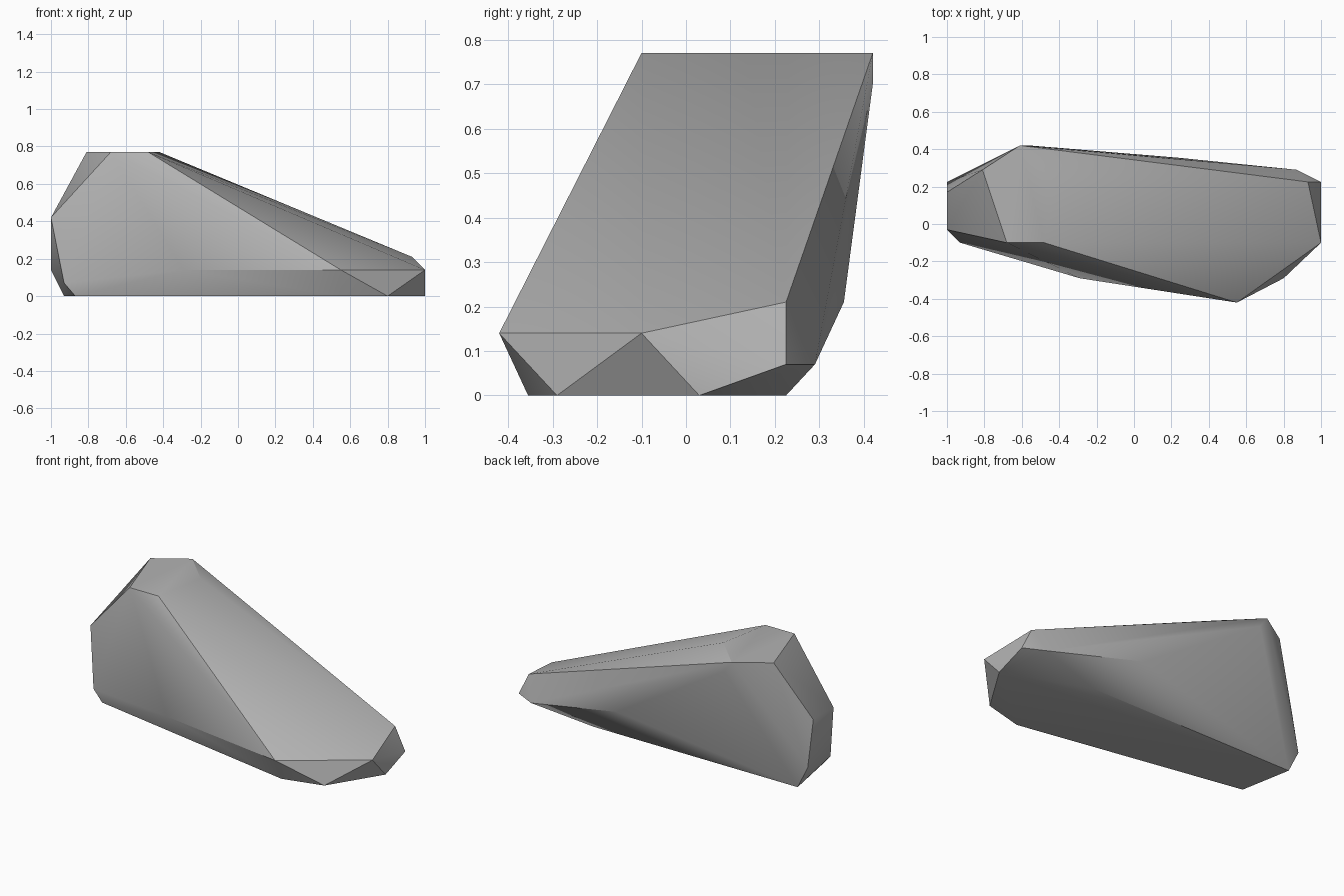
import bpy
import bmesh
import math

default_cube = bpy.data.objects.get("Cube")
if default_cube:
    bpy.data.objects.remove(default_cube, do_unlink=True)


def make_material(name, colour):
    material = bpy.data.materials.new(name)
    material.use_nodes = True
    material.diffuse_color = colour
    material.node_tree.nodes["Principled BSDF"].inputs["Base Color"].default_value = colour
    return material


def make_faceted_rock(name, rings, material):
    """Wrap a tight convex skin around corner points grouped by height."""
    bm = bmesh.new()
    for height, corners in rings.items():
        for x, y in corners:
            bm.verts.new((x, y, height))
    hull = bmesh.ops.convex_hull(bm, input=bm.verts[:])
    loose = {item for key in ("geom_interior", "geom_unused") for item in hull[key]
             if isinstance(item, bmesh.types.BMVert)}
    bmesh.ops.delete(bm, geom=list(loose), context="VERTS")
    # merge coplanar triangles into clean facets
    bmesh.ops.dissolve_limit(bm, angle_limit=math.radians(1),
                             verts=bm.verts[:], edges=bm.edges[:])
    bmesh.ops.recalc_face_normals(bm, faces=bm.faces[:])
    mesh = bpy.data.meshes.new(name)
    bm.to_mesh(mesh)
    bm.free()
    mesh.materials.append(material)
    rock = bpy.data.objects.new(name, mesh)
    bpy.context.collection.objects.link(rock)
    return rock


# Corner points of the boulder, from the flat base up to the flat crest
boulder_rings = {
    0.0: [(-0.93, 0.225), (-0.87, -0.1), (0.55, -0.355), (0.8, -0.29),
          (1, 0.03), (0.48, 0.225)],
    0.07: [(-0.93, -0.1), (1, 0.225), (0.87, 0.29)],
    0.14: [(-1, 0.225), (-0.29, -0.29), (0.55, -0.42), (1, -0.1)],
    0.21: [(0.93, 0.225), (0.23, 0.355)],
    0.42: [(-1, -0.03), (-1, 0.17)],
    0.7: [(-0.56, 0.42)],
    0.77: [(-0.81, 0.29), (-0.68, -0.1), (-0.48, -0.1), (-0.42, 0.23), (-0.61, 0.42)],
}

stone = make_material("stone grey", (0.45, 0.45, 0.45, 1))
boulder = make_faceted_rock("boulder", boulder_rings, stone)

# Soft shading over shallow edges, crisp at the strong ones
bpy.ops.object.select_all(action="DESELECT")
boulder.select_set(True)
bpy.context.view_layer.objects.active = boulder
bpy.ops.object.shade_smooth_by_angle(angle=math.radians(30))
